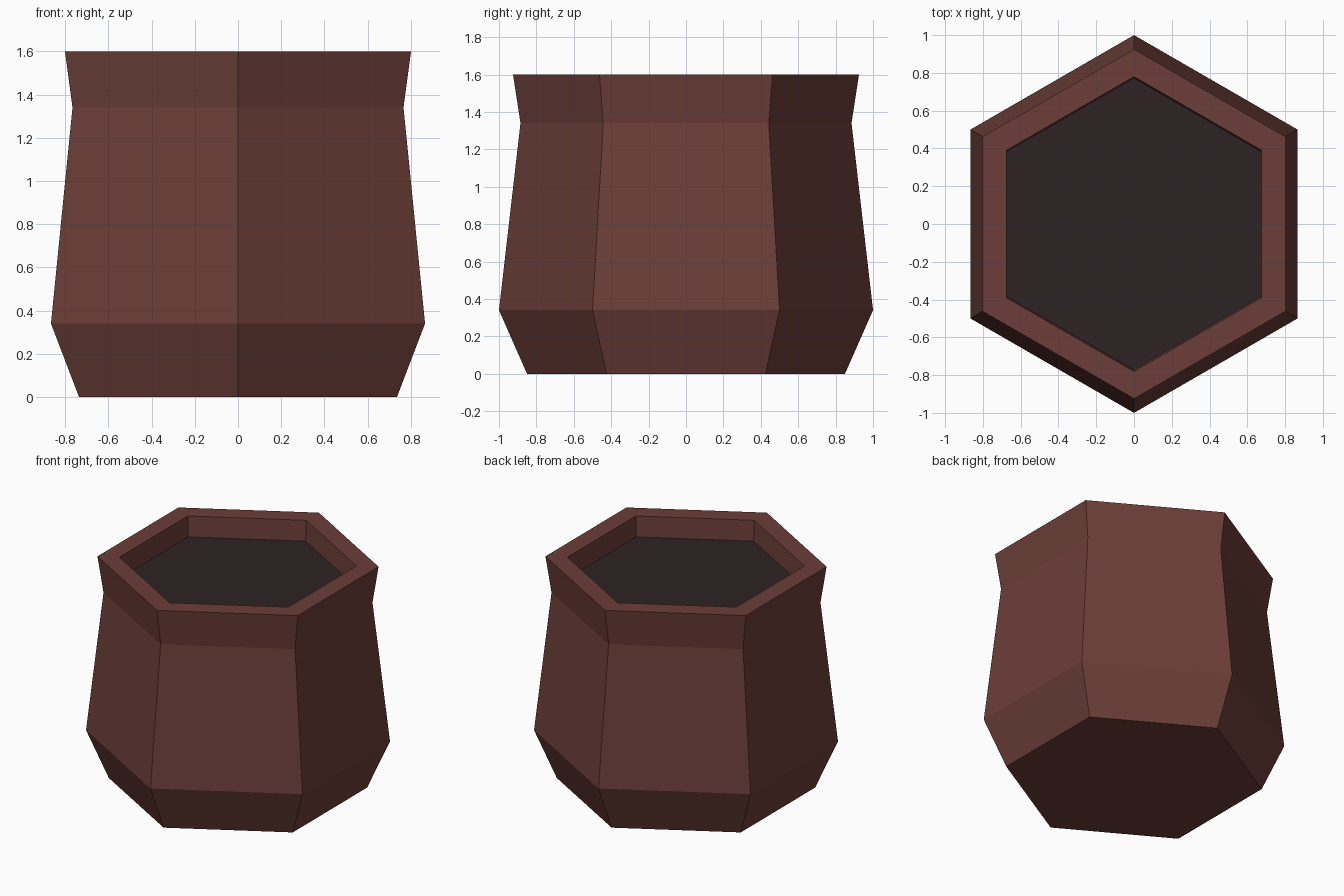
import bpy
import bmesh
from math import sin, cos, tau

SIDES = 6

cube = bpy.data.objects.get("Cube")
if cube:
    bpy.data.objects.remove(cube, do_unlink=True)


def make_material(name, rgb):
    mat = bpy.data.materials.new(name)
    mat.use_nodes = True
    color = (*rgb, 1)
    mat.diffuse_color = color
    bsdf = mat.node_tree.nodes["Principled BSDF"]
    bsdf.inputs["Base Color"].default_value = color
    bsdf.inputs["Roughness"].default_value = 0.9
    return mat


def lathe(name, profile, mat):
    """Closed six-sided solid from (radius, height) rings, with corners on y."""
    bm = bmesh.new()
    rings = []
    for radius, z in profile:
        angles = [tau * i / SIDES for i in range(SIDES)]
        rings.append([bm.verts.new((radius * sin(a), radius * cos(a), z)) for a in angles])
    for low, high in zip(rings, rings[1:]):
        for i in range(SIDES):
            j = (i + 1) % SIDES
            bm.faces.new((low[i], low[j], high[j], high[i]))
    bm.faces.new(rings[0])
    bm.faces.new(rings[-1])
    bmesh.ops.recalc_face_normals(bm, faces=bm.faces)
    mesh = bpy.data.meshes.new(name)
    bm.to_mesh(mesh)
    bm.free()
    mesh.materials.append(mat)
    obj = bpy.data.objects.new(name, mesh)
    bpy.context.collection.objects.link(obj)
    return obj


clay = make_material("red brown clay", (0.150, 0.048, 0.0395))
soil = make_material("dark soil", (0.027, 0.0175, 0.0175))

# Pot: foot, belly, neck, flared lip and shallow recess
lathe("pot", [(0.85, 0), (1.0, 0.34), (0.885, 1.34), (0.925, 1.6),
              (0.78, 1.6), (0.772, 1.445)], clay)

# Soil surface lying in the recess
lathe("soil", [(0.772, 1.446), (0.772, 1.452)], soil)
